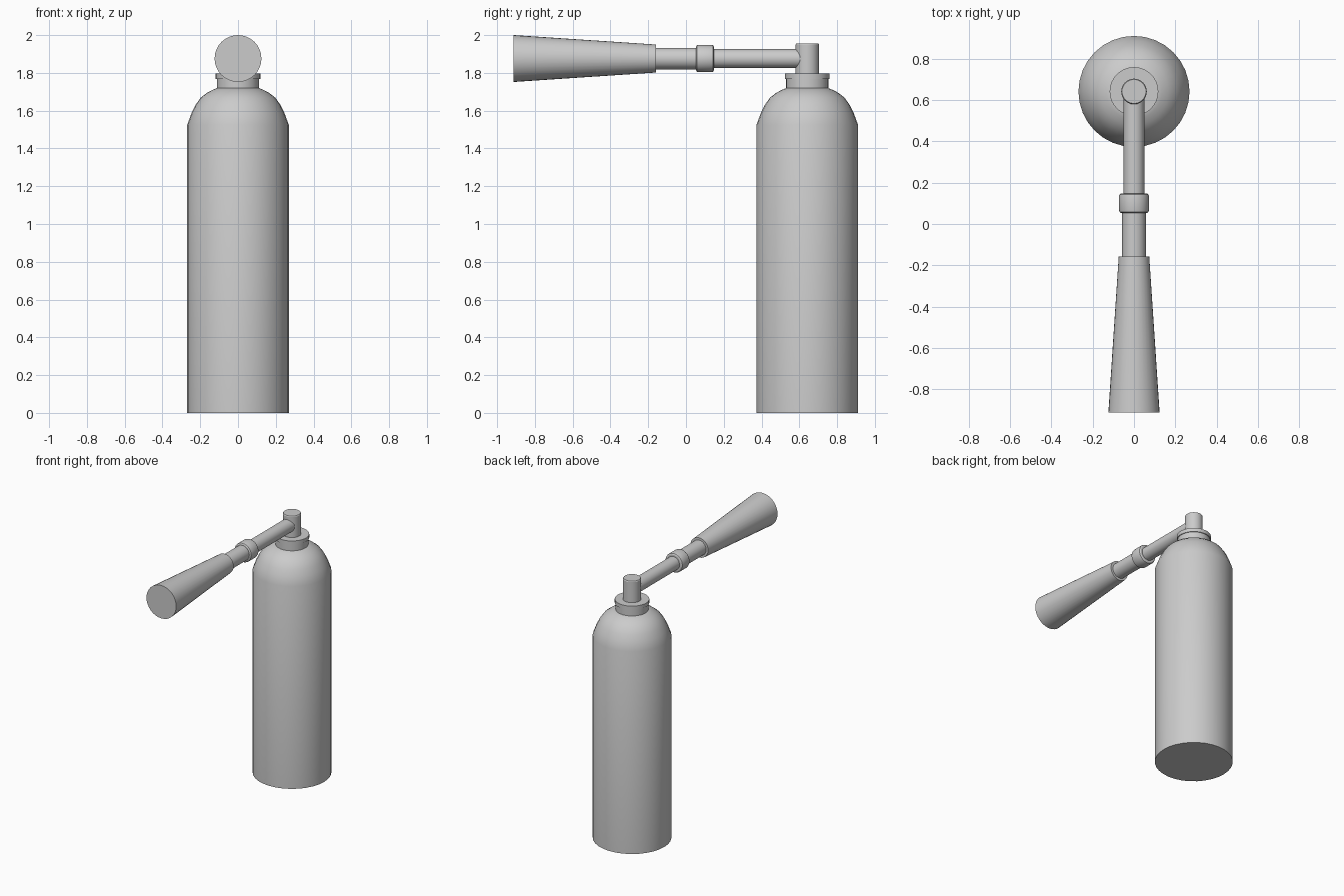
import bpy, bmesh, math
from mathutils import Matrix

if "Cube" in bpy.data.objects:
    bpy.data.objects.remove(bpy.data.objects["Cube"])

SEG = 32
CY = 0.642      # tank axis in y
HZ = 1.876      # hose axis in z


def lathe(name, profile, matrix):
    """Closed solid of revolution from (radius, height) points."""
    bm = bmesh.new()
    rings = [[bm.verts.new((r * math.cos(2 * math.pi * i / SEG),
                            r * math.sin(2 * math.pi * i / SEG), h))
              for i in range(SEG)] for r, h in profile]
    for a, b in zip(rings, rings[1:]):
        for i in range(SEG):
            j = (i + 1) % SEG
            bm.faces.new((a[i], a[j], b[j], b[i]))
    bm.faces.new(rings[0][::-1])
    bm.faces.new(rings[-1])
    bmesh.ops.recalc_face_normals(bm, faces=bm.faces)
    mesh = bpy.data.meshes.new(name)
    bm.to_mesh(mesh)
    bm.free()
    ob = bpy.data.objects.new(name, mesh)
    bpy.context.collection.objects.link(ob)
    ob.matrix_world = matrix
    bpy.ops.object.select_all(action='DESELECT')
    ob.select_set(True)
    bpy.context.view_layer.objects.active = ob
    bpy.ops.object.shade_smooth_by_angle(angle=math.radians(30))
    return ob


upright = Matrix.Translation((0, CY, 0))
# local +z runs towards -y, so height = -y
forward = Matrix.Translation((0, 0, HZ)) @ Matrix.Rotation(math.radians(90), 4, 'X')

# Tank with domed shoulder
lathe("tank", [(0.269, 0), (0.269, 1.525), (0.246, 1.587), (0.225, 1.63),
               (0.198, 1.668), (0.165, 1.694), (0.135, 1.71), (0.11, 1.72)], upright)

# Neck, collar and valve
lathe("neck", [(0.112, 1.70), (0.112, 1.77)], upright)
lathe("collar", [(0.118, 1.768), (0.118, 1.796)], upright)
lathe("valve", [(0.062, 1.79), (0.062, 1.95), (0.058, 1.956)], upright)

# Discharge pipe, coupling ring, grip and flared horn
lathe("discharge_pipe", [(0.05, -0.61), (0.05, -0.14)], forward)
lathe("coupling_ring", [(0.062, -0.148), (0.07, -0.143), (0.072, -0.136),
                        (0.072, -0.065), (0.07, -0.058), (0.062, -0.053)], forward)
lathe("grip", [(0.057, -0.06), (0.057, 0.17)], forward)
lathe("horn", [(0.074, 0.158), (0.124, 0.912)], forward)
